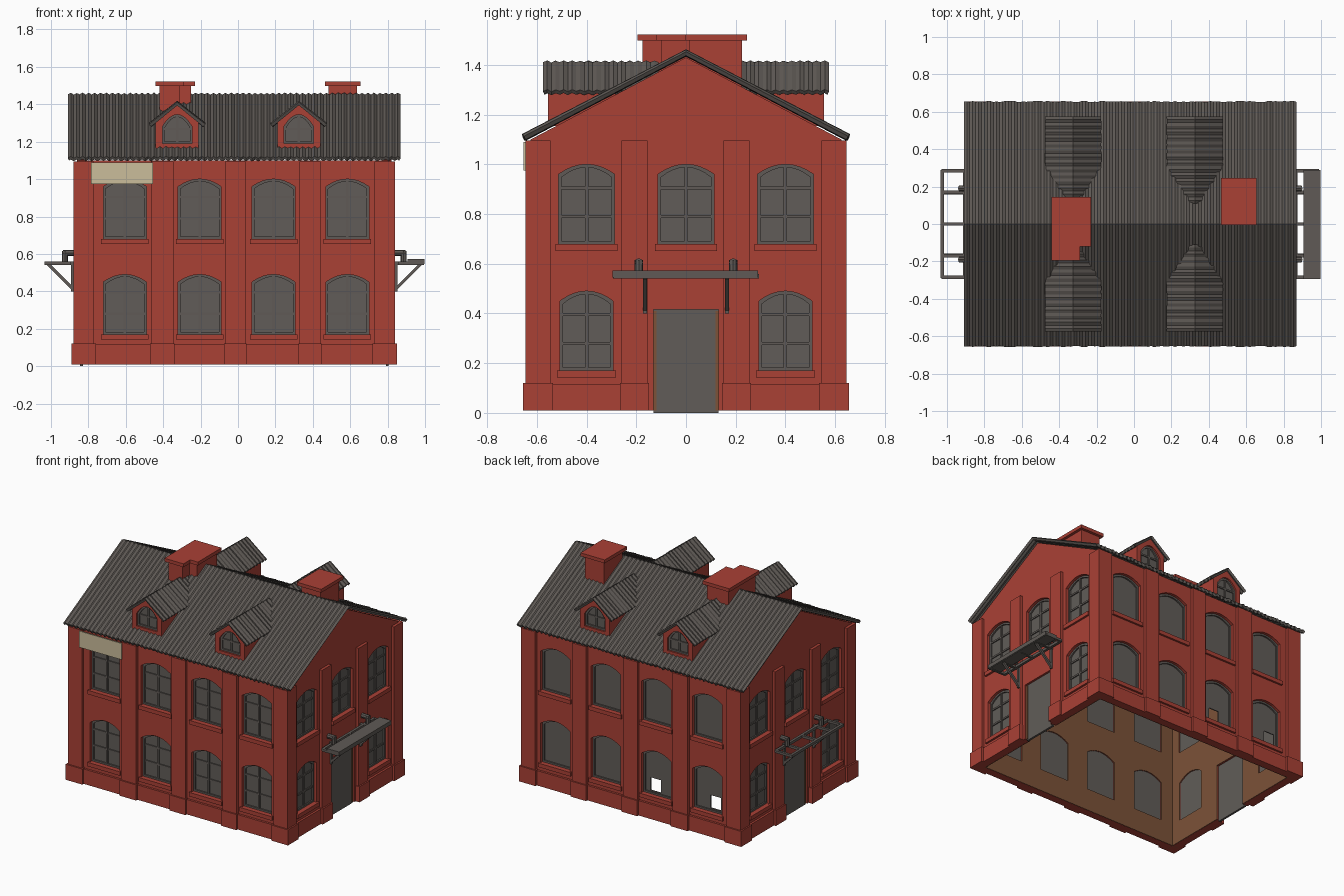
import bpy, bmesh, random
from mathutils import Matrix, Vector

if "Cube" in bpy.data.objects:
    bpy.data.objects.remove(bpy.data.objects["Cube"])
random.seed(3)

def mat(name, c):
    m = bpy.data.materials.new(name)
    m.diffuse_color = (*c, 1)
    m.use_nodes = True
    m.node_tree.nodes["Principled BSDF"].inputs["Base Color"].default_value = m.diffuse_color
    return m
RED = mat("brick_red", (0.40, 0.052, 0.036))
GREY = mat("weathered_grey", (0.115, 0.102, 0.092))
GLASS = mat("dusty_glass", (0.12, 0.108, 0.098))
CREAM = mat("cream_board", (0.60, 0.51, 0.33))
BROWN = mat("inner_brown", (0.20, 0.085, 0.04))

def link(name, me, m):
    ob = bpy.data.objects.new(name, me)
    me.materials.clear()
    me.materials.append(m)
    bpy.context.collection.objects.link(ob)
    return ob

def shape(name, M, loops, w0, w1, m):
    """Flat outline with holes, extruded from w0 to w1 in the frame M."""
    cu = bpy.data.curves.new(name, 'CURVE')
    cu.dimensions, cu.fill_mode, cu.extrude = '2D', 'BOTH', (w1 - w0) / 2
    for pts in loops:
        s = cu.splines.new('POLY')
        s.points.add(len(pts) - 1)
        for p, q in zip(s.points, pts):
            p.co = (q[0], q[1], 0, 1)
        s.use_cyclic_u = True
    tmp = bpy.data.objects.new("tmp", cu)
    bpy.context.collection.objects.link(tmp)
    dg = bpy.context.evaluated_depsgraph_get()
    me = bpy.data.meshes.new_from_object(tmp.evaluated_get(dg))
    bpy.data.objects.remove(tmp)
    bpy.data.curves.remove(cu)
    me.transform(M @ Matrix.Translation((0, 0, (w0 + w1) / 2)))
    bm = bmesh.new()
    bm.from_mesh(me)
    bmesh.ops.remove_doubles(bm, verts=bm.verts, dist=1e-5)
    bmesh.ops.recalc_face_normals(bm, faces=bm.faces)
    bm.to_mesh(me)
    bm.free()
    me.shade_flat()
    return link(name, me, m)

def rect(a, b, c, d):
    return [(a, c), (b, c), (b, d), (a, d)]

def arch(u, hw, z0, z1, rise=0.04, n=8):
    top = [(u + hw * (1 - 2 * i / n), z1 - rise * (1 - 2 * i / n) ** 2) for i in range(n + 1)]
    return [(u - hw, z0), (u + hw, z0)] + top

def beam(name, p, q, t, m=GREY, sides=4):
    p, q = Vector(p), Vector(q)
    bm = bmesh.new()
    rot = (q - p).to_track_quat('Z', 'Y').to_matrix().to_4x4()
    if sides == 4:
        rot = rot @ Matrix.Rotation(0.7853982, 4, 'Z')
    bmesh.ops.create_cone(bm, cap_ends=True, segments=sides, radius1=t, radius2=t,
                          depth=(q - p).length, matrix=Matrix.Translation((p + q) / 2) @ rot)
    me = bpy.data.meshes.new(name)
    bm.to_mesh(me)
    bm.free()
    return link(name, me, m)

def frame(x_axis, normal, origin):
    M = Matrix((x_axis, (0, 0, 1), normal)).transposed().to_4x4()
    M.translation = origin
    return M

CX = -0.02
FRONT = frame((1, 0, 0), (0, -1, 0), (CX, -0.625, 0))
BACK = frame((-1, 0, 0), (0, 1, 0), (CX, 0.625, 0))
RIGHT = frame((0, 1, 0), (1, 0, 0), (CX + 0.84, 0, 0))
LEFT = frame((0, -1, 0), (-1, 0, 0), (CX - 0.84, 0, 0))

def wall(side, M, outline, wins, pils, plinth, bars, broken=()):
    holes = [arch(*w) for w in wins]
    shape(side + "_wall", M, [outline] + holes, -0.04, 0, RED)
    shape(side + "_inner_lining", M, [outline] + holes, -0.045, -0.041, BROWN)
    shape(side + "_window_panes", M, holes + list(broken), -0.037, -0.03, GLASS)
    shape(side + "_sills", M, [rect(u - h - .012, u + h + .012, a - .028, a) for u, h, a, b in wins], -0.02, 0.014, RED)
    # window frame rings and glazing bars
    rings = holes + [arch(u, h - .012, a + .012, b - .012) for u, h, a, b in wins]
    shape(side + "_window_frames", M, rings, -0.03, -0.02, GREY)
    if bars:
        shape(side + "_upright_bars", M, [rect(u - .007, u + .007, a + .01, b - .01) for u, h, a, b in wins], -0.03, -0.022, GREY)
        shape(side + "_cross_bars", M, [rect(u - h + .01, u + h - .01, z - .006, z + .006)
              for u, h, a, b in wins for z in (a + .11, a + .225)], -0.03, -0.023, GREY)
    # pilasters and stepped plinth
    shape(side + "_pilasters", M, [rect(a, b, .1, 1.095) for a, b in pils], 0, 0.02, RED)
    lim = max(b for a, b in pils) + .01
    shape(side + "_plinth_blocks", M, [rect(max(a - .006, -lim), min(b + .006, lim), .01, .12) if abs(a) < .7 * lim
          and abs(b) < .7 * lim else rect(a - .01, b + .01, .01, .12) for a, b in pils], 0, 0.03, RED)
    shape(side + "_plinth", M, [rect(a, b, .01, .115) for a, b in plinth], 0, 0.015, RED)

# long walls
win_u = (-0.585, -0.185, 0.21, 0.605)
pil_u = [(-.86, -.75), (-.445, -.325), (-.05, .06), (.35, .46), (.75, .86)]
for side, M, f in (("front", FRONT, 1), ("back", BACK, -1)):
    wins = [(f * u, .115, a, a + .32) for u in win_u for a in (.17, .68)]
    pils = [(min(f * a, f * b), max(f * a, f * b)) for a, b in pil_u]
    broken = [rect(.12, .20, .19, .28), rect(.59, .67, .19, .28)] if f < 0 else ()
    wall(side, M, rect(-.84, .84, .01, 1.1), wins, pils, [(-.84, .84)], f > 0, broken)

# gable walls with doors
gable = [(-.625, .01), (-.13, .01), (-.13, .415), (.13, .415), (.13, .01), (.625, .01),
         (.625, 1.1), (0, 1.43), (-.625, 1.1)]
for side, M in (("right", RIGHT), ("left", LEFT)):
    wins = [(u, .107, .17, .49) for u in (-.4, .4)] + [(u, .113, .68, 1.0) for u in (-.4, 0, .4)]
    wall(side, M, gable, wins, [(-.645, -.545), (-.26, -.155), (.15, .255), (.545, .645)],
         [(-.625, -.15), (.15, .625)], True)
    shape(side + "_door", M, [rect(-.13, .13, 0, .415)], -.03, -.015, GLASS)
    shape(side + "_door_jambs", M, [rect(-.13, -.118, .01, .41), rect(.118, .13, .01, .41)], -.015, -.01, BROWN)
    # awning frame, struts and elbow pipes
    P = lambda u, z, w: M @ Vector((u, z, w))
    for k, w in enumerate((.045, .165)):
        beam(side + "_awning_rail_%d" % k, P(-.29, .55, w), P(.29, .55, w), .013)
    for k, u in enumerate((-.285, -.17, 0, .17, .285)):
        beam(side + "_awning_arm_%d" % k, P(u, .55, 0 if abs(u) == .17 else .045), P(u, .55, .17), .012)
    for s in (-1, 1):
        beam(side + "_awning_strut", P(s * .165, .41, .02), P(s * .165, .545, .155), .011)
        beam(side + "_strut_plate", P(s * .165, .40, .025), P(s * .165, .55, .025), .011)
        beam(side + "_pipe", P(s * .19, .605, 0), P(s * .19, .605, .075), .017, sides=8)
        beam(side + "_pipe_elbow", P(s * .19, .56, .065), P(s * .19, .615, .065), .017, sides=8)
    if side == "right":
        shape("awning_board", M, [rect(-.295, .29, .545, .573)], .085, .178, GREY)

# cream sign board
shape("sign_board", FRONT, [rect(-.765, -.435, .975, 1.09)], .021, .029, CREAM)

def sheet(name, prof, a0, a1, n, amp, place):
    """Corrugated gable sheet swept from a0 to a1."""
    bm = bmesh.new()
    rows = []
    for i in range(2 * n + 1):
        a = a0 + (a1 - a0) * i / (2 * n)
        d = (amp if i % 2 else -amp) * random.uniform(.6, 1.2)
        k = 1 + random.uniform(-.006, .006)
        rows.append([bm.verts.new(place(a, b * k, z + d)) for b, z in prof])
    for r, s in zip(rows, rows[1:]):
        for j in range(len(prof) - 1):
            bm.faces.new((r[j], r[j + 1], s[j + 1], s[j]))
    bm.normal_update()
    bm.faces.ensure_lookup_table()
    if bm.faces[0].normal.z < 0:
        bmesh.ops.reverse_faces(bm, faces=bm.faces)
    me = bpy.data.meshes.new(name)
    bm.to_mesh(me)
    bm.free()
    ob = link(name, me, GREY)
    mod = ob.modifiers.new("thickness", 'SOLIDIFY')
    mod.thickness, mod.offset = 0.018, -1
    return ob

# main roof
sheet("main_roof", [(-.655, 1.117), (0, 1.457), (.655, 1.117)], CX - .89, CX + .89, 56, .005,
      lambda a, b, z: (a, b, z))

# dormers, two on each slope
for s, tag in ((1, "front"), (-1, "back")):
    for x in (-.325, .325):
        D = frame((s, 0, 0), (0, -s, 0), (x, -s * .555, 0))
        body = [(-.115, 1.155), (.115, 1.155), (.115, 1.305), (0, 1.398), (-.115, 1.305)]
        hole = arch(0, .08, 1.19, 1.345, .065)
        shape(tag + "_dormer_face", D, [body, hole], -.03, 0, RED)
        shape(tag + "_dormer_body", D, [body], -.43, -.03, RED)
        shape(tag + "_dormer_pane", D, [hole], -.03, -.022, GLASS)
        shape(tag + "_dormer_frame", D, [hole, arch(0, .068, 1.202, 1.333, .06)], -.022, -.012, GREY)
        shape(tag + "_dormer_upright_bar", D, [rect(-.006, .006, 1.2, 1.335)], -.022, -.014, GREY)
        shape(tag + "_dormer_cross_bar", D, [rect(-.07, .07, 1.262, 1.273)], -.022, -.015, GREY)
        sheet(tag + "_dormer_roof", [(-.15, 1.297), (0, 1.414), (.15, 1.297)], .575, .11, 14, .004,
              lambda a, b, z: (x + b, -s * a, z))

# chimneys, the left one with a broken corner
I = Matrix.Identity(4)
def notched(e):
    return [(-.44 + e, -.195 + e), (-.29 - e, -.195 + e), (-.29 - e, -.12 + e), (-.23 - e, -.12 + e),
            (-.23 - e, .145 - e), (-.44 + e, .145 - e)]
shape("left_chimney", I, [notched(.02)], 1.28, 1.5, RED)
shape("left_chimney_cap", I, [notched(0)], 1.498, 1.522, RED)
shape("right_chimney", I, [rect(.485, .635, .015, .225)], 1.28, 1.5, RED)
shape("right_chimney_cap", I, [rect(.465, .655, -.005, .245)], 1.498, 1.522, RED)
